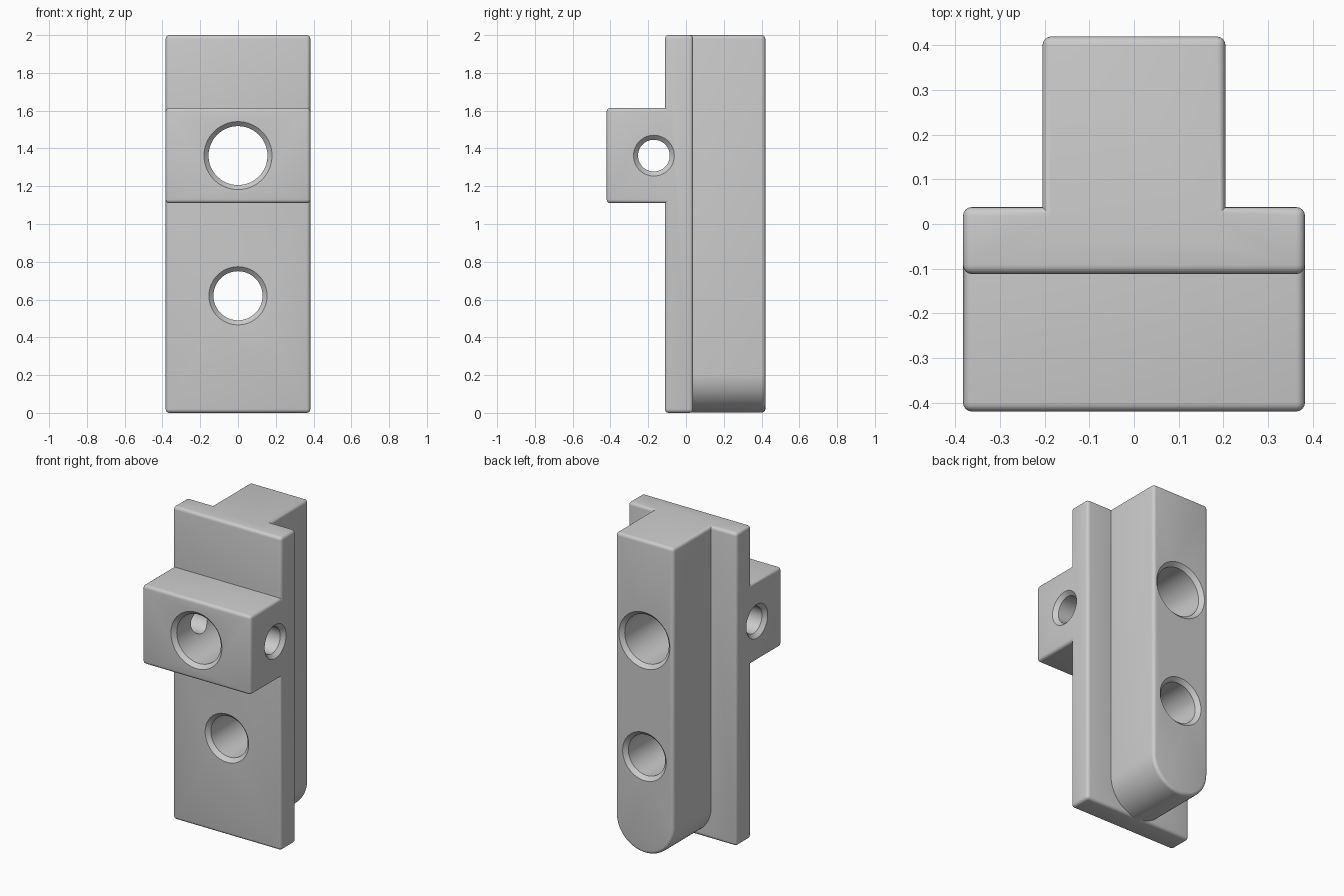
import bpy, bmesh, math
from mathutils import Matrix, Vector

cube = bpy.data.objects.get("Cube")
if cube:
    bpy.data.objects.remove(cube, do_unlink=True)

HALF_W, BAR_R, HEIGHT = 0.383, 0.205, 2.0
FRONT, FACE, BACK, REAR = -0.42, -0.112, 0.038, 0.42
EDGE = 0.02

grey = bpy.data.materials.new("light grey")
grey.use_nodes = True
colour = (0.6, 0.6, 0.6, 1)
grey.diffuse_color = colour
grey.node_tree.nodes["Principled BSDF"].inputs["Base Color"].default_value = colour


def make_object(name, bm):
    bmesh.ops.recalc_face_normals(bm, faces=bm.faces)
    mesh = bpy.data.meshes.new(name)
    bm.to_mesh(mesh)
    bm.free()
    mesh.materials.append(grey)
    obj = bpy.data.objects.new(name, mesh)
    bpy.context.collection.objects.link(obj)
    return obj


def rounded_prism(name, outline, depth, keep_sharp=lambda e: False):
    """Extrude an outline and round its sharp convex edges."""
    bm = bmesh.new()
    face = bm.faces.new([bm.verts.new(p) for p in outline])
    ext = bmesh.ops.extrude_face_region(bm, geom=[face])
    bmesh.ops.translate(bm, vec=depth,
                        verts=[v for v in ext["geom"] if isinstance(v, bmesh.types.BMVert)])
    bmesh.ops.recalc_face_normals(bm, faces=bm.faces)
    edges = [e for e in bm.edges
             if e.calc_face_angle_signed() > math.radians(40) and not keep_sharp(e)]
    bmesh.ops.bevel(bm, geom=edges, offset=EDGE, segments=4, profile=0.5,
                    affect='EDGES', clamp_overlap=True)
    return make_object(name, bm)


def hole_cutter(name, radius, rim, start, end, axis, centre):
    """Round cutter whose ends flare to the chamfered rim."""
    c, over = rim - radius, 0.05
    profile = [(0, start - over), (rim, start - over), (rim, start), (radius, start + c),
               (radius, end - c), (rim, end), (rim, end + over), (0, end + over)]
    bm = bmesh.new()
    verts = [bm.verts.new((r, 0, t)) for r, t in profile]
    edges = [bm.edges.new(pair) for pair in zip(verts, verts[1:])]
    bmesh.ops.spin(bm, geom=verts + edges, axis=(0, 0, 1), cent=(0, 0, 0),
                   angle=math.tau, steps=64, use_duplicate=False)
    bmesh.ops.remove_doubles(bm, verts=bm.verts, dist=0.0001)
    turn = Vector((0, 0, 1)).rotation_difference(Vector(axis)).to_matrix().to_4x4()
    bm.transform(Matrix.Translation(centre) @ turn)
    obj = make_object(name, bm)
    obj.hide_render = True
    obj.hide_set(True)
    return obj


# Plate and front block share one stepped side profile
side = [(FACE, 0), (BACK, 0), (BACK, HEIGHT), (FACE, HEIGHT),
        (FACE, 1.615), (FRONT, 1.615), (FRONT, 1.11), (FACE, 1.11)]
bracket = rounded_prism("mounting_bracket", [(-HALF_W, y, z) for y, z in side],
                        (2 * HALF_W, 0, 0))

# Rear bar with a half-round lower end, sunk into the plate
inner = BACK - 0.08
steps = 32
arc = [math.pi * (1 + i / steps) for i in range(steps + 1)]
outline = [(BAR_R * math.cos(a), inner, BAR_R * (1 + math.sin(a)) + 0.001) for a in arc]
outline += [(BAR_R, inner, HEIGHT), (-BAR_R, inner, HEIGHT)]
bar = rounded_prism("rear_bar", outline, (0, REAR - inner, 0),
                    lambda e: all(abs(v.co.y - inner) < 0.001 for v in e.verts))
bar.hide_render = True
bar.hide_set(True)

# Two bores through the depth and one across the block
cutters = [
    hole_cutter("upper_bore", 0.156, 0.18, FRONT, REAR, (0, 1, 0), (0, 0, 1.362)),
    hole_cutter("lower_bore", 0.13, 0.154, FACE, REAR, (0, 1, 0), (0, 0, 0.62)),
    hole_cutter("cross_bore", 0.084, 0.108, -HALF_W, HALF_W, (1, 0, 0), (0, -0.17, 1.362)),
]

for tool, operation in [(bar, 'UNION')] + [(c, 'DIFFERENCE') for c in cutters]:
    mod = bracket.modifiers.new(tool.name, 'BOOLEAN')
    mod.operation = operation
    mod.solver = 'EXACT'
    mod.object = tool

# Bake the booleans, drop the helpers and smooth the rounded faces
bpy.context.view_layer.update()
result = bpy.data.meshes.new_from_object(
    bracket.evaluated_get(bpy.context.evaluated_depsgraph_get()))
bracket.modifiers.clear()
bracket.data = result
for helper in [bar] + cutters:
    bpy.data.objects.remove(helper, do_unlink=True)

bpy.ops.object.select_all(action='DESELECT')
bracket.select_set(True)
bpy.context.view_layer.objects.active = bracket
bpy.ops.object.shade_smooth_by_angle(angle=math.radians(30))
